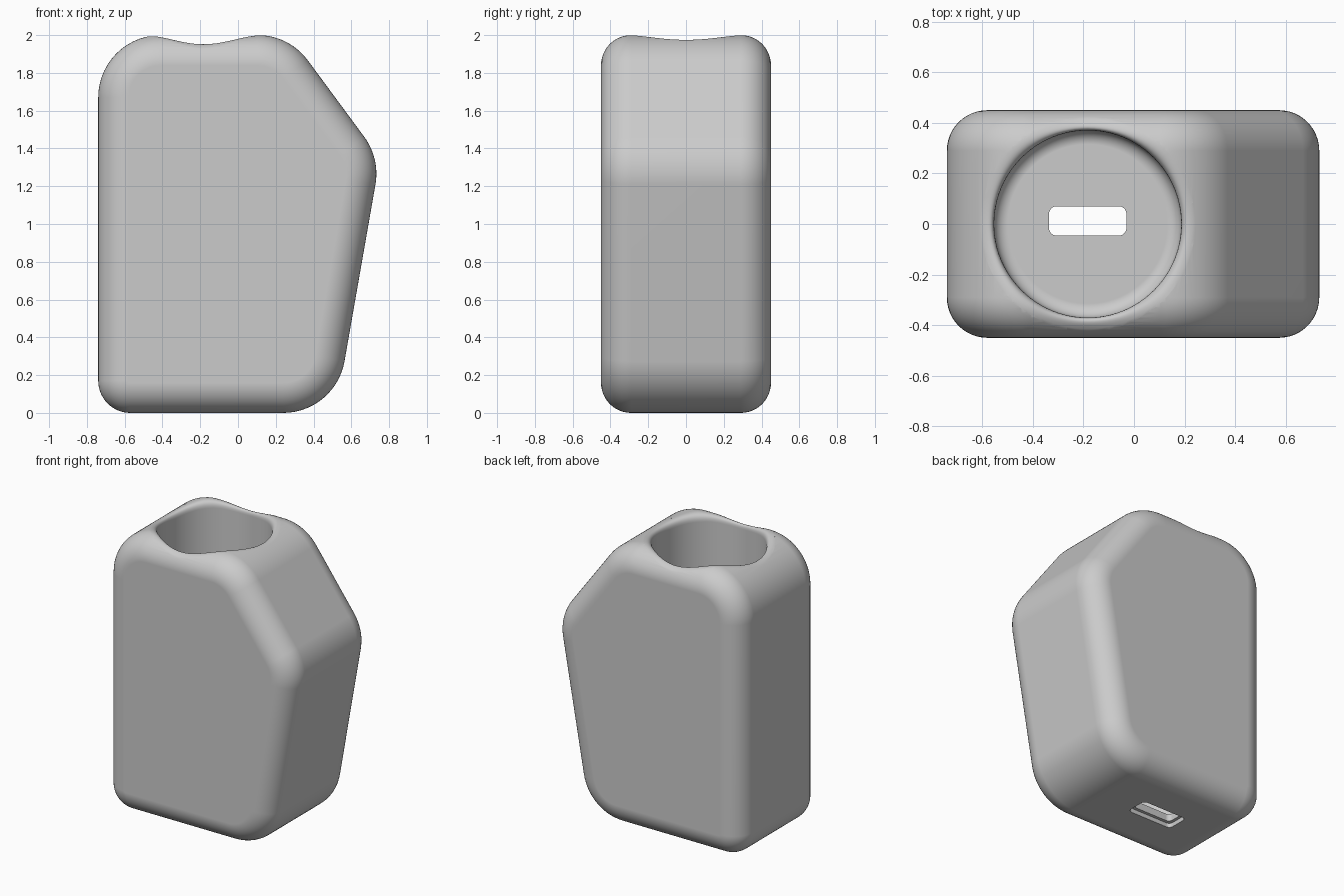
import bpy, bmesh, math
from mathutils import Vector

cube = bpy.data.objects.get("Cube")
if cube:
    bpy.data.objects.remove(cube, do_unlink=True)

HALF_DEPTH, EDGE = 0.45, 0.16
BORE_X, BORE_R, LIP, FLOOR = -0.183, 0.37, 0.055, 0.08
# Silhouette corners: x, z, corner radius (counter-clockwise)
BODY = [(-0.74, 0, 0.17), (0.516, 0, 0.33), (0.752, 1.348, 0.33),
        (0.271, 2, 0.33), (-0.74, 2, 0.33)]


def outline(corners, inset=0.0, steps=14):
    """Rounded polygon, offset inwards by shrinking its corner arcs."""
    pts = []
    for i, (x, y, r) in enumerate(corners):
        p = Vector((x, y))
        u = (Vector(corners[i - 1][:2]) - p).normalized()
        v = (Vector(corners[(i + 1) % len(corners)][:2]) - p).normalized()
        ang = u.angle(v)
        c = p + (u + v).normalized() * r / math.sin(ang / 2)
        n = p + u * r / math.tan(ang / 2) - c
        start = math.atan2(n.y, n.x)
        for k in range(steps + 1):
            a = start + (math.pi - ang) * k / steps
            pts.append(c + (r - inset) * Vector((math.cos(a), math.sin(a))))
    return pts


def loft(name, rings):
    """Closed skin over a stack of equal rings, capped at both ends."""
    bm = bmesh.new()
    rows = [[bm.verts.new(p) for p in ring] for ring in rings]
    n = len(rows[0])
    for a, b in zip(rows, rows[1:]):
        for i in range(n):
            j = (i + 1) % n
            bm.faces.new((a[i], a[j], b[j], b[i]))
    bm.faces.new(rows[0])
    bm.faces.new(rows[-1])
    bmesh.ops.recalc_face_normals(bm, faces=bm.faces)
    mesh = bpy.data.meshes.new(name)
    bm.to_mesh(mesh)
    bm.free()
    obj = bpy.data.objects.new(name, mesh)
    bpy.context.collection.objects.link(obj)
    return obj


def top_height(x, y):
    """Height of the body's upper surface above a point."""
    over = max(0, abs(y) - (HALF_DEPTH - EDGE))
    ring = outline(BODY, EDGE - math.sqrt(EDGE ** 2 - over ** 2))
    best = 0
    for a, b in zip(ring, ring[1:] + ring[:1]):
        if min(a.x, b.x) <= x <= max(a.x, b.x) and abs(a.x - b.x) > 1e-6:
            best = max(best, a.y + (b.y - a.y) * (x - a.x) / (b.x - a.x))
    return best


# Body: silhouette swept front to back with rounded front and back edges
STEPS = 12
sections = []
for k in range(STEPS + 1):
    a = math.pi / 2 * (1 - k / STEPS)
    sections.append((EDGE * (1 - math.cos(a)),
                     HALF_DEPTH - EDGE + EDGE * math.sin(a)))
sections = [(d, -y) for d, y in sections] + [(d, y) for d, y in reversed(sections)]
body = loft("body", [[(p.x, y, p.y) for p in outline(BODY, d)] for d, y in sections])

# Bore cutter: rounded floor, straight wall, lip that follows the curved top
SEG = 96
angles = [2 * math.pi * i / SEG for i in range(SEG)]


def at(a, r):
    return BORE_X + r * math.cos(a), r * math.sin(a)


rings = []
for k in range(9):
    t = math.pi / 2 * k / 8
    r = BORE_R - LIP * (1 - math.sin(t))
    z = FLOOR + LIP * (1 - math.cos(t))
    rings.append([(*at(a, r), z) for a in angles])
inner = [top_height(*at(a, BORE_R)) for a in angles]
outer = [top_height(*at(a, BORE_R + LIP)) for a in angles]
for k in range(11):
    t = k / 10
    ring = []
    for a, hi, ho in zip(angles, inner, outer):
        z = (1 - t) ** 2 * (hi - LIP) + 2 * t * (1 - t) * hi + t * t * ho
        ring.append((*at(a, BORE_R + LIP * t * t), z))
    rings.append(ring)
rings.append([(*at(a, BORE_R + LIP + 0.004), 2.3) for a in angles])
cutters = [loft("bore_cutter", rings)]


# Slot through the floor, with a shallow wider recess underneath
def slot(name, w, d, r, top):
    cx, cy = BORE_X, 0.012
    corners = [(cx + sx * w, cy + sy * d, r)
               for sx, sy in ((-1, -1), (1, -1), (1, 1), (-1, 1))]
    ring = outline(corners, steps=6)
    return loft(name, [[(p.x, p.y, z) for p in ring] for z in (-0.1, top)])


cutters.append(slot("slot_cutter", 0.153, 0.058, 0.03, 0.3))
cutters.append(slot("recess_cutter", 0.175, 0.08, 0.03, 0.03))

bpy.context.view_layer.objects.active = body
body.select_set(True)
for cutter in cutters:
    cutter.hide_render = True
    mod = body.modifiers.new("cut", 'BOOLEAN')
    mod.operation = 'DIFFERENCE'
    mod.solver = 'EXACT'
    mod.object = cutter
    bpy.ops.object.modifier_apply(modifier=mod.name)
    bpy.data.objects.remove(cutter, do_unlink=True)

# Plain grey finish
grey = bpy.data.materials.new("light_grey")
grey.use_nodes = True
colour = (0.6, 0.6, 0.6, 1)
grey.diffuse_color = colour
grey.node_tree.nodes["Principled BSDF"].inputs["Base Color"].default_value = colour
body.data.materials.clear()
body.data.materials.append(grey)

# Smooth shading with flat broad faces
bpy.ops.object.shade_smooth_by_angle(angle=math.radians(40))
weighted = body.modifiers.new("weighted_normals", 'WEIGHTED_NORMAL')
weighted.keep_sharp = True
